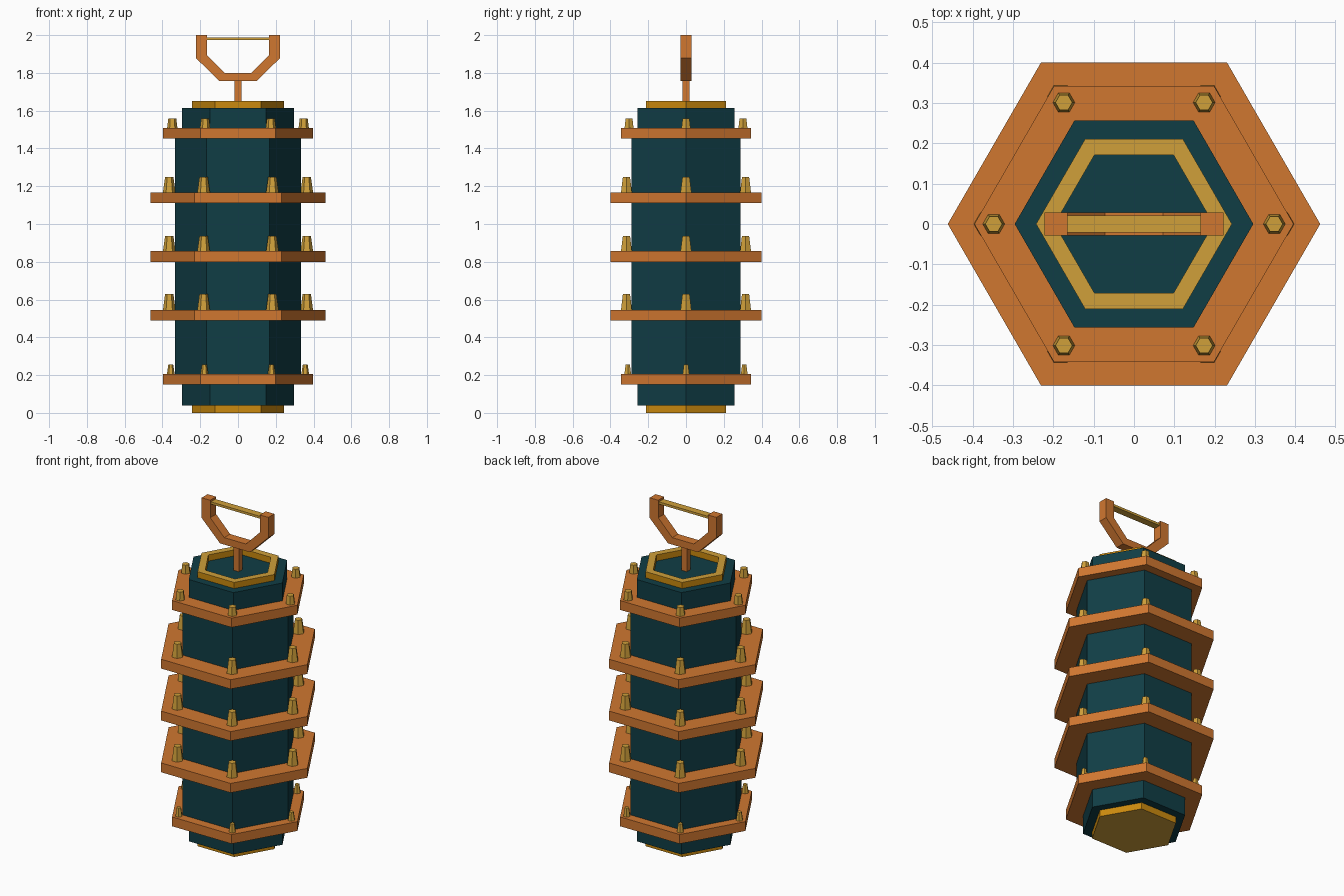
import bpy, bmesh, math

if "Cube" in bpy.data.objects:
    bpy.data.objects.remove(bpy.data.objects["Cube"])

def mat(name, r, g, b):
    m = bpy.data.materials.new(name)
    lin = lambda c: ((c / 255 + 0.055) / 1.055) ** 2.4
    m.diffuse_color = (lin(r), lin(g), lin(b), 1)
    m.use_nodes = True
    m.node_tree.nodes["Principled BSDF"].inputs["Base Color"].default_value = m.diffuse_color
    return m

COPPER = mat("copper", 208, 119, 48)
TEAL = mat("dark_teal", 16, 61, 69)
GOLD = mat("light_gold", 208, 160, 58)
AMBER = mat("deep_gold", 203, 138, 14)

def finish(name, bm, *mats):
    bmesh.ops.recalc_face_normals(bm, faces=bm.faces)
    me = bpy.data.meshes.new(name)
    for m in mats:
        me.materials.append(m)
    if len(mats) > 1:  # second colour on the side walls
        for f in bm.faces:
            f.normal_update()
            f.material_index = 0 if abs(f.normal.z) > 0.5 else 1
    bm.to_mesh(me)
    bm.free()
    ob = bpy.data.objects.new(name, me)
    bpy.context.collection.objects.link(ob)
    return ob

def hex_stack(bm, profile, cx=0, cy=0, closed=False):
    """Six-sided lathe through (radius, z) pairs, corners on the x axis."""
    rings = [[bm.verts.new((cx + r * math.cos(k * math.pi / 3),
                            cy + r * math.sin(k * math.pi / 3), z)) for k in range(6)]
             for r, z in profile]
    pairs = list(zip(rings, rings[1:] + rings[:1]))
    for a, b in pairs if closed else pairs[:-1]:
        for k in range(6):
            j = (k + 1) % 6
            bm.faces.new((a[k], a[j], b[j], b[k]))
    if not closed:
        bm.faces.new(rings[0])
        bm.faces.new(rings[-1])

def hex_part(name, profile, *mats, closed=False):
    bm = bmesh.new()
    hex_stack(bm, profile, closed=closed)
    return finish(name, bm, *mats)

def box(name, size, loc, m):
    bm = bmesh.new()
    bmesh.ops.create_cube(bm, size=1)
    for v in bm.verts:
        v.co = [v.co[i] * size[i] + loc[i] for i in range(3)]
    return finish(name, bm, m)

# body with narrower ends
hex_part("body", [(0.296, 0.04), (0.296, 0.175), (0.334, 0.175),
                  (0.334, 1.48), (0.296, 1.48), (0.296, 1.615)], TEAL)

# gold foot and raised rim on top
hex_part("foot", [(0.243, 0), (0.243, 0.041)], GOLD, AMBER)
hex_part("top_rim", [(0.243, 1.612), (0.243, 1.652), (0.197, 1.652), (0.197, 1.612)],
         GOLD, AMBER, closed=True)

# flanges with six tapered bolts each:
# z bottom, flange radius, bolt circle, bolt base radius, bolt top radius, bolt height
flanges = [(0.150, 0.396, 0.356, 0.021, 0.013, 0.050),
           (0.488, 0.462, 0.364, 0.034, 0.022, 0.085),
           (0.800, 0.462, 0.364, 0.034, 0.022, 0.080),
           (1.112, 0.462, 0.364, 0.034, 0.022, 0.080),
           (1.452, 0.396, 0.348, 0.028, 0.021, 0.050)]
for i, (z, rad, circle, r0, r1, h) in enumerate(flanges):
    top = z + 0.056
    hex_part(f"flange_{i + 1}", [(rad, z), (rad, top)], COPPER)
    bm = bmesh.new()
    for k in range(6):
        a = k * math.pi / 3
        hex_stack(bm, [(r0, top - 0.005), (r1, top + h)],
                  circle * math.cos(a), circle * math.sin(a))
    finish(f"bolts_{i + 1}", bm, GOLD)

# handle: stem, open yoke and cross strap
box("handle_stem", (0.037, 0.037, 0.16), (0, 0, 1.69), COPPER)
half = [(0.10, 1.758), (0.222, 1.878), (0.222, 2.0),
        (0.165, 2.0), (0.165, 1.895), (0.072, 1.80)]
outer, inner = half[:3], half[3:]
mirror = lambda pts: [(-x, z) for x, z in pts]
left, right = mirror(half), half
bm = bmesh.new()
path = list(zip(right[2::-1], right[3:])) + list(zip(left[:3], left[5:2:-1]))
sections = [[bm.verts.new((x, y, z)) for (x, z), y in
             ((o, -0.028), (o, 0.028), (n, 0.028), (n, -0.028))] for o, n in path]
for a, b in zip(sections, sections[1:]):
    for k in range(4):
        j = (k + 1) % 4
        bm.faces.new((a[k], a[j], b[j], b[k]))
bm.faces.new(sections[0])
bm.faces.new(sections[-1])
finish("handle_yoke", bm, COPPER)
box("handle_strap", (0.335, 0.043, 0.014), (0, 0, 1.981), GOLD)
